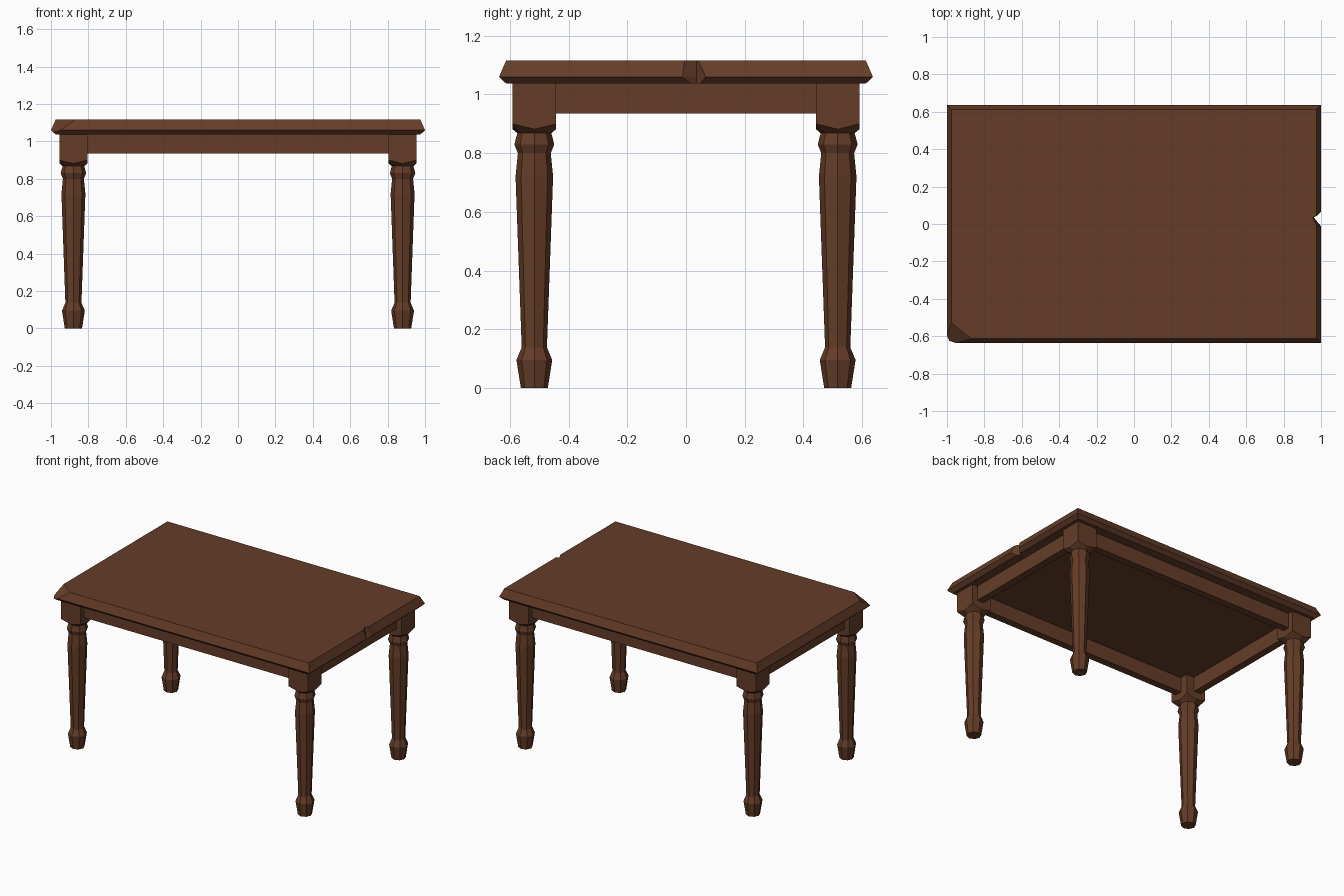
import bpy, bmesh
from mathutils import Vector

if "Cube" in bpy.data.objects:
    bpy.data.objects.remove(bpy.data.objects["Cube"])

wood = bpy.data.materials.new("dark_wood")
wood.diffuse_color = (0.13, 0.046, 0.021, 1)
wood.use_nodes = True
wood.node_tree.nodes["Principled BSDF"].inputs["Base Color"].default_value = wood.diffuse_color


def finish(name, bm):
    bmesh.ops.recalc_face_normals(bm, faces=bm.faces[:])
    me = bpy.data.meshes.new(name)
    bm.to_mesh(me)
    bm.free()
    me.materials.append(wood)
    ob = bpy.data.objects.new(name, me)
    bpy.context.collection.objects.link(ob)
    return ob


def loft(rings):
    """Stack closed rings of points into a capped solid."""
    bm = bmesh.new()
    loops = [[bm.verts.new(p) for p in ring] for ring in rings]
    for a, b in zip(loops, loops[1:]):
        n = len(a)
        for i in range(n):
            j = (i + 1) % n
            bm.faces.new((a[i], a[j], b[j], b[i]))
    bm.faces.new(loops[0][::-1])
    bm.faces.new(loops[-1])
    return bm


# Tabletop: bevelled slab with a V nick in the right edge
def slab_outline(z, sx, sy, n0, n1, apex):
    pts = [(-sx, -sy), (sx, -sy), (sx, n0), (apex, 0.035), (sx, n1), (sx, sy), (-sx, sy)]
    return [(x, y, z) for x, y in pts]


bm = loft([
    slab_outline(1.037, 0.975, 0.613, 0.015, 0.048, 0.962),
    slab_outline(1.06, 1.0, 0.637, -0.012, 0.067, 0.96),
    slab_outline(1.116, 0.975, 0.613, -0.005, 0.042, 0.955),
])
# Chipped front left corner
a, b, c = Vector((-0.975, -0.53, 1.116)), Vector((-0.87, -0.613, 1.116)), Vector((-0.95, -0.637, 1.06))
cut = bmesh.ops.bisect_plane(bm, geom=bm.verts[:] + bm.edges[:] + bm.faces[:], plane_co=a,
                             plane_no=(b - a).cross(c - a), clear_inner=True)
bmesh.ops.holes_fill(bm, edges=[e for e in bm.edges if e.is_boundary], sides=0)
finish("tabletop", bm)

# Turned legs: octagonal shaft growing into a square block
LX, LY, HALF = 0.88, 0.517, 0.0745
DIRS = [(1, 0), (1, 1), (0, 1), (-1, 1), (-1, 0), (-1, -1), (0, -1), (1, -1)]
PROFILE = [(0, 0.046), (0.095, 0.061), (0.138, 0.043), (0.72, 0.064), (0.80, 0.056),
           (0.83, 0.068), (0.868, 0.058)]


def octagon(cx, cy, z, r):
    return [(cx + r * v.x, cy + r * v.y, z) for v in (Vector(d).normalized() for d in DIRS)]


def square(cx, cy, z_mid, z_corner):
    return [(cx + HALF * x, cy + HALF * y, z_corner if x and y else z_mid) for x, y in DIRS]


for sx, side in ((-1, "left"), (1, "right")):
    for sy, end in ((-1, "front"), (1, "back")):
        cx, cy = sx * LX, sy * LY
        rings = [octagon(cx, cy, z, r) for z, r in PROFILE]
        rings += [square(cx, cy, 0.882, 0.90), square(cx, cy, 1.037, 1.037)]
        finish(f"{end}_{side}_leg", loft(rings))


# Apron boards between the leg blocks
def board(name, x0, x1, y0, y1):
    pts = [(x0, y0), (x1, y0), (x1, y1), (x0, y1)]
    finish(name, loft([[(x, y, z) for x, y in pts] for z in (0.935, 1.037)]))


T, INNER = 0.025, 0.01
for s, end, side in ((-1, "front", "left"), (1, "back", "right")):
    board(f"{end}_apron", -LX + INNER, LX - INNER, s * (LY + 0.01) - T, s * (LY + 0.01) + T)
    board(f"{side}_apron", s * (LX + 0.01) - T, s * (LX + 0.01) + T, -LY + INNER, LY - INNER)
